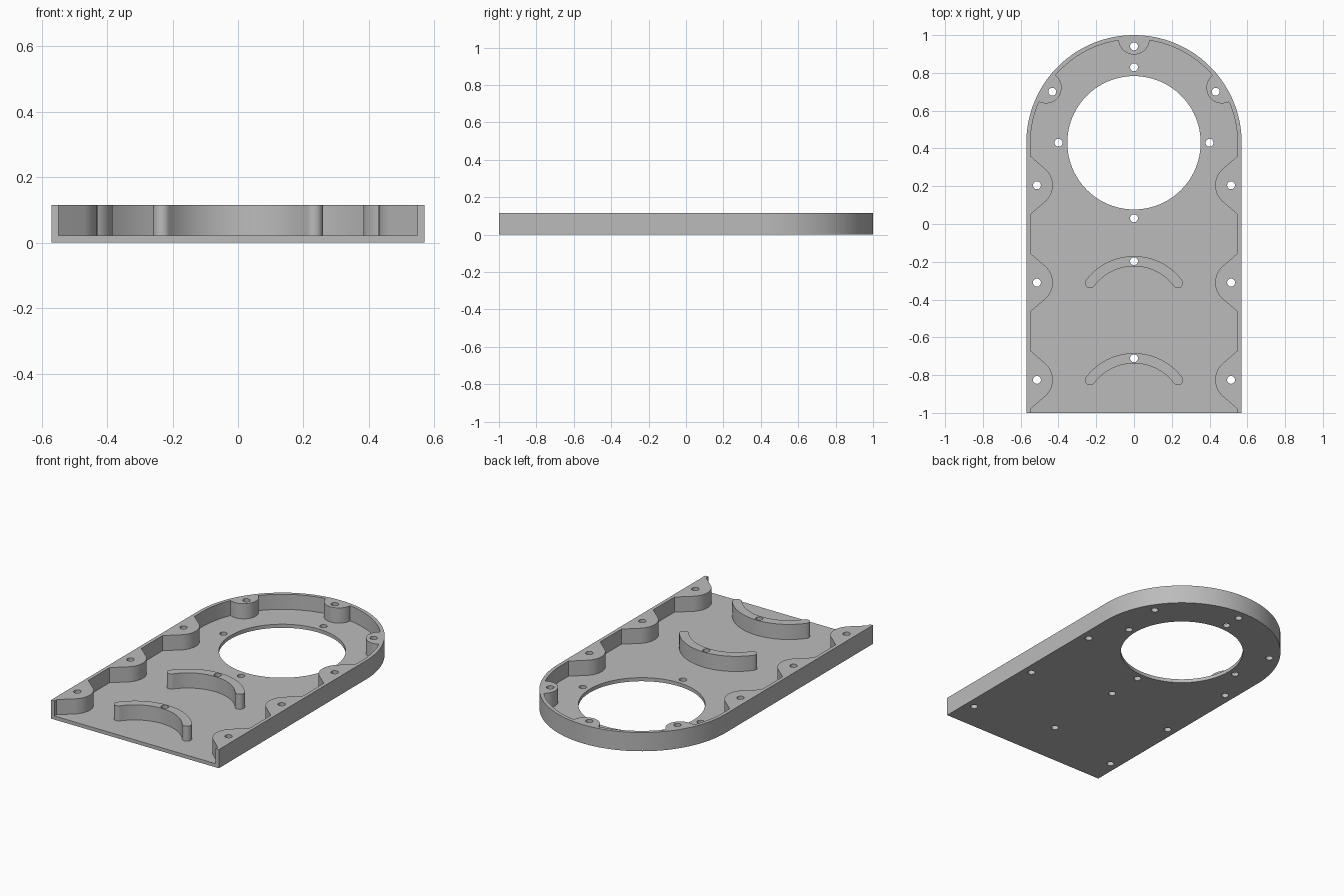
import bpy, bmesh
from math import sin, cos, pi, radians

HEIGHT, FLOOR = 0.115, 0.022
HALF_W, INNER_W = 0.57, 0.548
HEAD_Y = 0.43            # centre of the rounded end

if "Cube" in bpy.data.objects:
    bpy.data.objects.remove(bpy.data.objects["Cube"])

grey = bpy.data.materials.new("plain_grey")
grey.use_nodes = True
colour = (0.5, 0.5, 0.5, 1)
grey.diffuse_color = colour
grey.node_tree.nodes["Principled BSDF"].inputs["Base Color"].default_value = colour


def arc(cx, cy, r, start, end, steps):
    """Points along an arc, angles in degrees."""
    angles = [radians(start + (end - start) * i / steps) for i in range(steps + 1)]
    return [(cx + r * cos(a), cy + r * sin(a)) for a in angles]


def circle(cx, cy, r, steps=32):
    return arc(cx, cy, r, 0, 360, steps)[:-1]


def arch(half_width, front_y):
    """Straight sides with a half-round back end."""
    return arc(0, HEAD_Y, half_width, 0, 180, 96) + [(-half_width, front_y), (half_width, front_y)]


def prisms(name, profiles, z0, z1):
    """One object holding an upright extrusion of every profile."""
    bm = bmesh.new()
    for points in profiles:
        face = bm.faces.new([bm.verts.new((x, y, z0)) for x, y in points])
        top = bmesh.ops.extrude_face_region(bm, geom=[face])["geom"]
        verts = [v for v in top if isinstance(v, bmesh.types.BMVert)]
        bmesh.ops.translate(bm, verts=verts, vec=(0, 0, z1 - z0))
    bmesh.ops.recalc_face_normals(bm, faces=bm.faces)
    mesh = bpy.data.meshes.new(name)
    bm.to_mesh(mesh)
    bm.free()
    mesh.materials.append(grey)
    obj = bpy.data.objects.new(name, mesh)
    bpy.context.collection.objects.link(obj)
    return obj


def subtract(target, cutter):
    mod = target.modifiers.new("cut", "BOOLEAN")
    mod.operation, mod.solver, mod.object = "DIFFERENCE", "EXACT", cutter
    bpy.context.view_layer.objects.active = target
    bpy.ops.object.modifier_apply(modifier=mod.name)
    bpy.data.objects.remove(cutter)


def side_boss(side, y):
    """Rounded screw boss flaring into the straight wall."""
    points = [(0.56, 0.165)] + arc(0.545, 0, 0.115, 131, 229, 24) + [(0.56, -0.165)]
    return [(side * px, y + py) for px, py in points]


def curved_rib(y):
    """Arc-shaped rib with round ends, its crown at y."""
    r, w, half = 0.291, 0.027, 53
    cy = y - r
    a0, a1 = 90 - half, 90 + half
    ends = [(r * cos(radians(a)), cy + r * sin(radians(a))) for a in (a0, a1)]
    return (arc(0, cy, r + w, a0, a1, 40)
            + arc(*ends[1], w, a1, a1 + 180, 12)[1:-1]
            + arc(0, cy, r - w, a1, a0, 40)
            + arc(*ends[0], w, a0 + 180, a0 + 360, 12)[1:-1])


def on_head(radius, degrees):
    a = radians(degrees)
    return radius * cos(a), HEAD_Y + radius * sin(a)


side_ys = (0.205, -0.31, -0.825)
rib_ys = (-0.197, -0.711)
head_angles = (32, 90, 148)

# Raised bosses and ribs are kept out of the pocket
raised = [side_boss(s, y) for s in (1, -1) for y in side_ys]
raised += [circle(*on_head(0.55, a), 0.083, 48) for a in head_angles]
raised += [curved_rib(y) for y in rib_ys]

# Screw holes and the large round opening
centres = [(s * 0.514, y) for s in (1, -1) for y in side_ys]
centres += [on_head(0.51, a) for a in head_angles]
centres += [on_head(0.4, a) for a in (0, 90, 180, 270)]
centres += [(0, y) for y in rib_ys]
holes = [circle(x, y, 0.021, 24) for x, y in centres]
holes.append(circle(0, HEAD_Y, 0.353, 96))

# Tray: solid arch, open-fronted pocket, then holes
tray = prisms("mounting_tray", [arch(HALF_W, -1)], 0, HEIGHT)
pocket = prisms("pocket_cutter", [arch(INNER_W, -1.1)], FLOOR, HEIGHT + 0.1)
subtract(pocket, prisms("raised_parts_cutter", raised, -0.1, HEIGHT + 0.2))
subtract(tray, pocket)
subtract(tray, prisms("hole_cutter", holes, -0.1, HEIGHT + 0.1))

# Smooth curved walls, crisp edges
bpy.ops.object.select_all(action="DESELECT")
tray.select_set(True)
bpy.context.view_layer.objects.active = tray
bpy.ops.object.shade_smooth_by_angle(angle=pi / 6)
